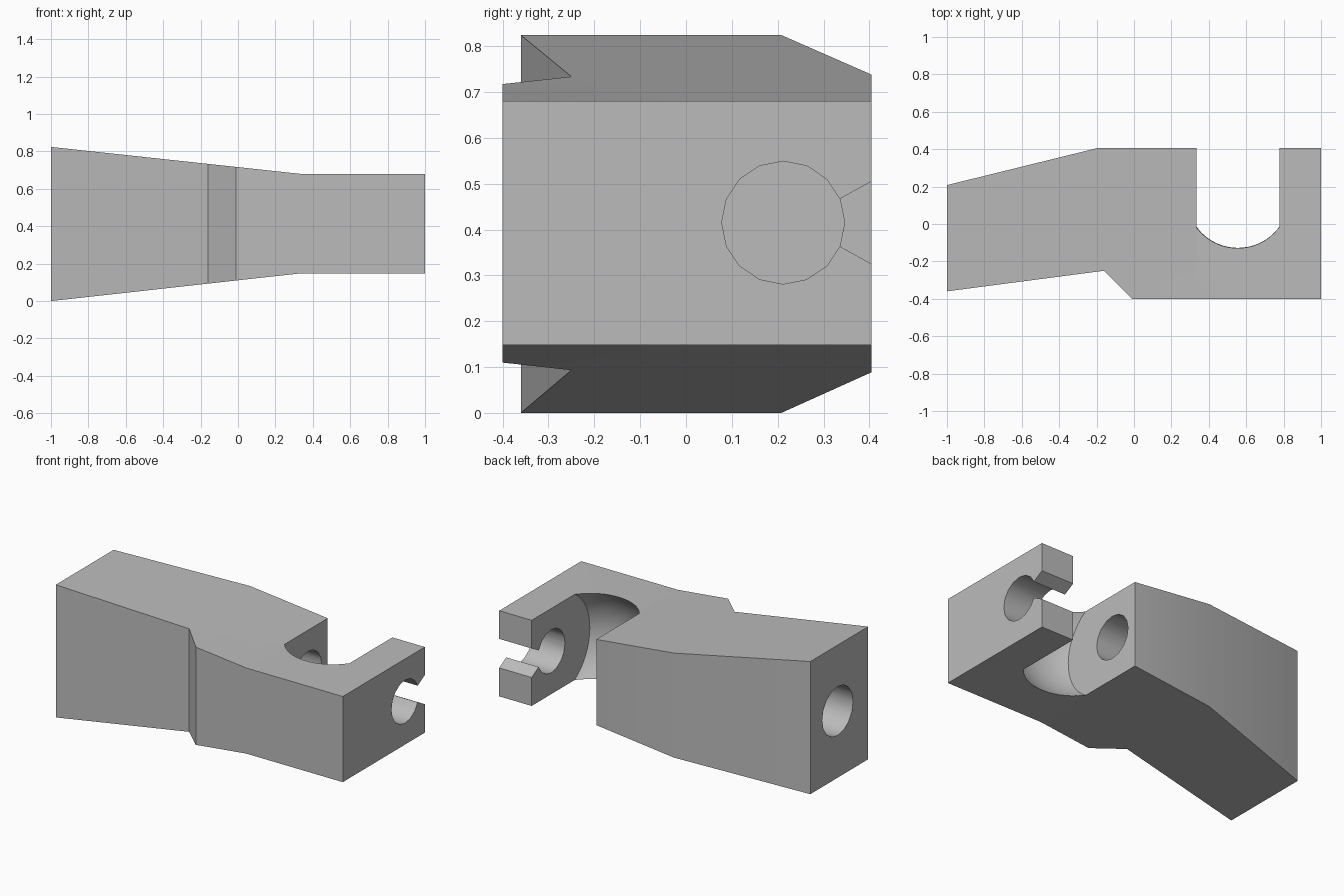
import bpy, bmesh, math
from mathutils import Vector, Matrix

if "Cube" in bpy.data.objects:
    bpy.data.objects.remove(bpy.data.objects["Cube"], do_unlink=True)

MID = 0.415            # height of the bore axis
SLOT_X, SLOT_W = 0.555, 0.222

grey = bpy.data.materials.new("plain grey")
grey.use_nodes = True
colour = (0.5, 0.5, 0.5, 1)
grey.diffuse_color = colour
grey.node_tree.nodes["Principled BSDF"].inputs["Base Color"].default_value = colour


def make_object(name, bm):
    bmesh.ops.recalc_face_normals(bm, faces=bm.faces)
    mesh = bpy.data.meshes.new(name)
    bm.to_mesh(mesh)
    bm.free()
    mesh.materials.append(grey)
    obj = bpy.data.objects.new(name, mesh)
    bpy.context.collection.objects.link(obj)
    return obj


def prism(name, points, offset):
    """Extrude a flat outline along the offset."""
    bm = bmesh.new()
    face = bm.faces.new([bm.verts.new(p) for p in points])
    moved = bmesh.ops.extrude_face_region(bm, geom=[face])["geom"]
    bmesh.ops.translate(bm, vec=Vector(offset),
                        verts=[v for v in moved if isinstance(v, bmesh.types.BMVert)])
    return make_object(name, bm)


def bore(name, x0, x1, y, radius):
    """Sixteen-sided cutter along x."""
    ring = [(x0, y + radius * math.cos(a), MID + radius * math.sin(a))
            for a in (i * math.tau / 16 for i in range(16))]
    return prism(name, ring, (x1 - x0, 0, 0))


def cut(target, tool, operation="DIFFERENCE"):
    mod = target.modifiers.new(tool.name, "BOOLEAN")
    mod.operation, mod.solver, mod.object = operation, "EXACT", tool
    bpy.context.view_layer.objects.active = target
    bpy.ops.object.modifier_apply(modifier=mod.name)
    bpy.data.objects.remove(tool, do_unlink=True)


# Body: plan outline trimmed by the tapering side profile
plan = [(-1, -.36), (-.16, -.25), (-.01, -.4), (1, -.4), (1, .405), (-.2, .405), (-1, .208)]
body = prism("link_body", [(x, y, -.1) for x, y in plan], (0, 0, 1.1))
d = 0.0011             # profile overshoots the ends slightly
side = [(-1.01, -d), (.335, .148), (1.01, .148), (1.01, .68), (.335, .68), (-1.01, .824 + d)]
cut(body, prism("side_profile", [(x, -1, z) for x, z in side], (0, 2, 0)), "INTERSECT")

# Open slot whose inner wall is a spherical hollow
bm = bmesh.new()
bmesh.ops.create_grid(bm, x_segments=16, y_segments=16, size=1)
hollow_y, hollow_r = 0.149, 0.385
for v in bm.verts:
    dx, dz = v.co.x * SLOT_W, v.co.y * 0.28
    v.co = (SLOT_X + dx, hollow_y - math.sqrt(hollow_r ** 2 - dx * dx - dz * dz), MID + dz)
moved = bmesh.ops.extrude_face_region(bm, geom=bm.faces[:])["geom"]
for v in moved:
    if isinstance(v, bmesh.types.BMVert):
        v.co.y = 0.6
cut(body, make_object("slot_cutter", bm))

# Hinge bore through the arm and into the body, and the socket in the wide end
cut(body, bore("hinge_bore", -.1, 1.1, .212, .134))
cut(body, bore("end_socket", -1.1, -.55, -.06, .152))

# Flared mouth that lets a pin snap into the arm
mouth = [(.3, -.032), (.45, -.115), (.45, .115), (.3, .032)]
cut(body, prism("mouth_cutter", [(.7, y, MID + z) for y, z in mouth], (.4, 0, 0)))

bpy.ops.object.select_all(action="DESELECT")
body.select_set(True)
bpy.context.view_layer.objects.active = body
bpy.ops.object.shade_smooth_by_angle(angle=math.radians(30))
